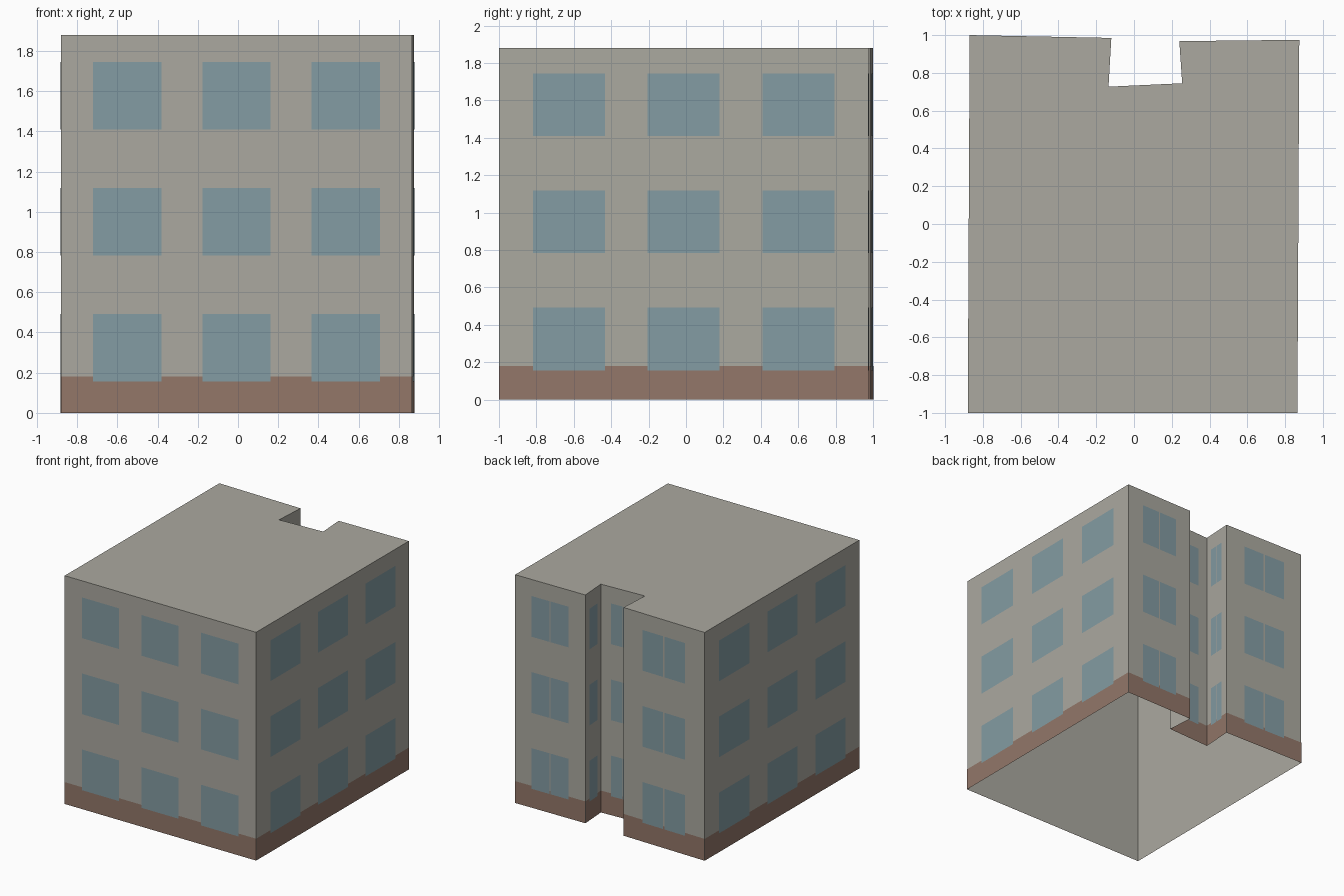
import bpy
import bmesh
from mathutils import Vector

cube = bpy.data.objects.get("Cube")
if cube:
    bpy.data.objects.remove(cube, do_unlink=True)

HEIGHT = 1.88
FLOORS = 3
BASE_TOP = 0.18

# Footprint, counter-clockwise from the front right-hand corner, with a rear notch
OUTLINE = [Vector(p) for p in (
    (-0.88, -1.0), (0.865, -1.0), (0.875, 0.975), (0.24, 0.968),
    (0.255, 0.745), (-0.135, 0.727), (-0.12, 0.985), (-0.87, 1.0))]
WALLS = list(zip(OUTLINE, OUTLINE[1:] + OUTLINE[:1]))


def linear(c):
    c /= 255
    return c / 12.92 if c <= 0.04045 else ((c + 0.055) / 1.055) ** 2.4


def material(name, *rgb):
    colour = [linear(c) for c in rgb] + [1.0]
    mat = bpy.data.materials.new(name)
    mat.use_nodes = True
    mat.diffuse_color = colour
    bsdf = next(n for n in mat.node_tree.nodes if n.type == 'BSDF_PRINCIPLED')
    bsdf.inputs["Base Color"].default_value = colour
    return mat


def finish(name, bm, mat):
    mesh = bpy.data.meshes.new(name)
    bm.to_mesh(mesh)
    bm.free()
    mesh.materials.append(mat)
    obj = bpy.data.objects.new(name, mesh)
    bpy.context.collection.objects.link(obj)
    return obj


def panel(bm, wall, u0, u1, z0, z1, offset):
    """Flat panel on a wall, spanning fractions u0..u1 of its length."""
    a, b = wall
    d = (b - a).normalized()
    out = Vector((d.y, -d.x)) * offset
    p, q = a.lerp(b, u0) + out, a.lerp(b, u1) + out
    corners = ((p, z0), (q, z0), (q, z1), (p, z1))
    bm.faces.new([bm.verts.new((v.x, v.y, z)) for v, z in corners])


concrete = material("warm grey concrete", 171, 169, 160)
brick = material("brown brick", 147, 119, 105)
glass = material("blue grey glass", 132, 156, 163)

# Building shell: walls and roof, open underneath
bm = bmesh.new()
low = [bm.verts.new((p.x, p.y, 0)) for p in OUTLINE]
high = [bm.verts.new((p.x, p.y, HEIGHT)) for p in OUTLINE]
for i in range(len(OUTLINE)):
    j = (i + 1) % len(OUTLINE)
    bm.faces.new((low[i], low[j], high[j], high[i]))
bm.faces.new(high)
finish("building_shell", bm, concrete)

# Brick band around the foot of the walls
bm = bmesh.new()
for wall in WALLS:
    panel(bm, wall, 0, 1, 0, BASE_TOP, 0.002)
finish("base_band", bm, brick)

# Windows: three per long wall, a close pair on each short rear wall
bm = bmesh.new()
storey = HEIGHT / FLOORS
for wall in WALLS:
    if (wall[1] - wall[0]).length > 1:
        spans = [(c - 0.0975, c + 0.0975) for c in (0.189, 0.5, 0.811)]
    else:
        spans = [(0.235, 0.492), (0.508, 0.765)]
    for floor in range(FLOORS):
        z = floor * storey
        for u0, u1 in spans:
            panel(bm, wall, u0, u1, z + 0.25 * storey, z + 0.785 * storey, 0.004)
finish("windows", bm, glass)
